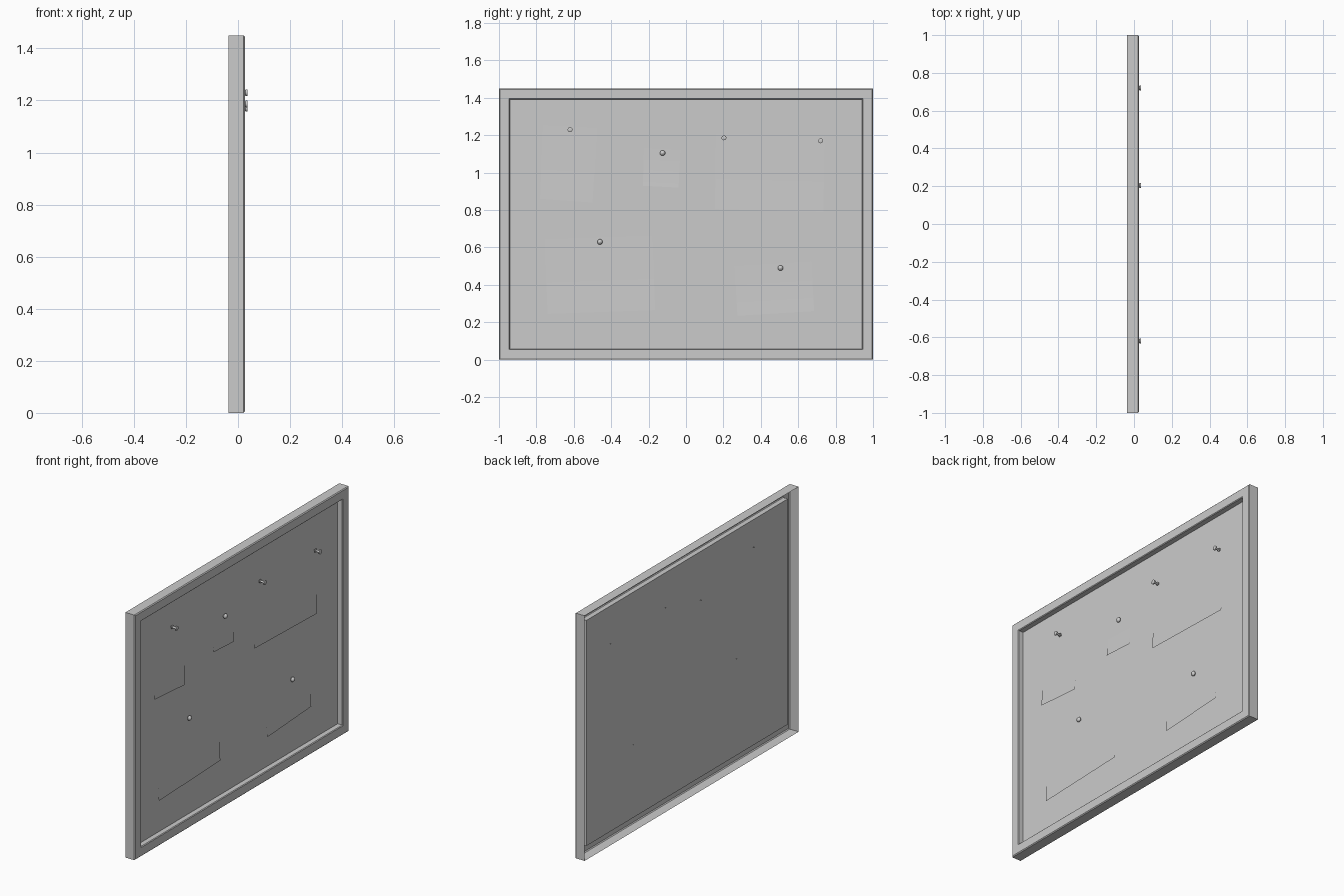
import bpy, bmesh
from mathutils import Vector

if "Cube" in bpy.data.objects:
    bpy.data.objects.remove(bpy.data.objects["Cube"])

HALF_W, HEIGHT = 1.0, 1.45
PANEL_X = -0.007


def make_object(name, bm, smooth=False):
    bmesh.ops.recalc_face_normals(bm, faces=bm.faces)
    mesh = bpy.data.meshes.new(name)
    bm.to_mesh(mesh)
    bm.free()
    ob = bpy.data.objects.new(name, mesh)
    bpy.context.collection.objects.link(ob)
    if smooth:
        bpy.context.view_layer.objects.active = ob
        ob.select_set(True)
        bpy.ops.object.shade_smooth_by_angle()
        ob.select_set(False)
    return ob


def rect_ring(bm, x, inset):
    y, z0, z1 = HALF_W - inset, inset, HEIGHT - inset
    return [bm.verts.new((x, a, b)) for a, b in ((-y, z0), (y, z0), (y, z1), (-y, z1))]


def bridge(bm, a, b):
    n = len(a)
    for i in range(n):
        bm.faces.new((a[i], a[(i + 1) % n], b[(i + 1) % n], b[i]))


# Frame: open-backed moulding swept round the rectangle
bm = bmesh.new()
profile = [(-0.037, 0), (0.021, 0), (0.026, 0.005), (0.026, 0.054),
           (0.022, 0.058), (PANEL_X, 0.058)]
rings = [rect_ring(bm, x, inset) for x, inset in profile]
for a, b in zip(rings, rings[1:]):
    bridge(bm, a, b)
make_object("frame", bm)

# Pinboard panel
bm = bmesh.new()
bm.faces.new(rect_ring(bm, PANEL_X, 0.058))
panel = make_object("board_panel", bm)
panel.data.flip_normals() if panel.data.polygons[0].normal.x < 0 else None


# Paper sheets: flat at the top, lifting slightly at the bottom
def paper(name, bl, br, tr, tl, rows=6):
    bm = bmesh.new()
    prev = None
    for i in range(rows + 1):
        t = i / rows
        x = PANEL_X + 0.001 + 0.006 * (1 - t) ** 2
        left, right = Vector(bl).lerp(Vector(tl), t), Vector(br).lerp(Vector(tr), t)
        row = [bm.verts.new((x, *left)), bm.verts.new((x, *right))]
        if prev:
            bm.faces.new((prev[0], prev[1], row[1], row[0]))
        prev = row
    make_object(name, bm, True)


paper("note_tall", (-.78, .86), (-.50, .84), (-.475, 1.24), (-.765, 1.255))
paper("note_small", (-.23, .93), (-.04, .92), (-.03, 1.12), (-.225, 1.13))
paper("note_wide", (.155, .805), (.735, .79), (.74, 1.195), (.16, 1.21))
paper("note_large", (-.74, .245), (-.165, .265), (-.18, .665), (-.755, .645))
paper("note_low", (.275, .235), (.685, .26), (.67, .525), (.26, .50))


# Pins: profiles (distance from panel, radius) turned round the x axis
def pin(name, y, z, prof, sides=16):
    bm = bmesh.new()
    for (x0, r0), (x1, r1) in zip(prof, prof[1:]):
        seg = bmesh.ops.create_cone(bm, segments=sides, radius1=r0, radius2=r1,
                                    depth=1, cap_ends=False)
        for v in seg["verts"]:
            d = x0 + (v.co.z + 0.5) * (x1 - x0)
            v.co = Vector((PANEL_X + d, y + v.co.x, z + v.co.y))
    bmesh.ops.remove_doubles(bm, verts=bm.verts, dist=1e-5)
    make_object(name, bm, True)


PUSH = [(-.006, .0002), (0, .002), (.010, .002), (.010, .011), (.014, .011), (.017, .006),
        (.033, .007), (.036, .013), (.043, .013), (.044, .011), (.044, .0002)]
BALL = [(-.006, .0002), (0, .002), (.002, .006), (.005, .011), (.011, .0145),
        (.017, .0125), (.022, .007), (.024, .0002)]
for y, z in ((-.62, 1.23), (.203, 1.186), (.72, 1.17)):
    pin("push_pin", y, z, PUSH)
for y, z in ((-.125, 1.105), (-.46, .63), (.505, .49)):
    pin("ball_pin", y, z, BALL)
